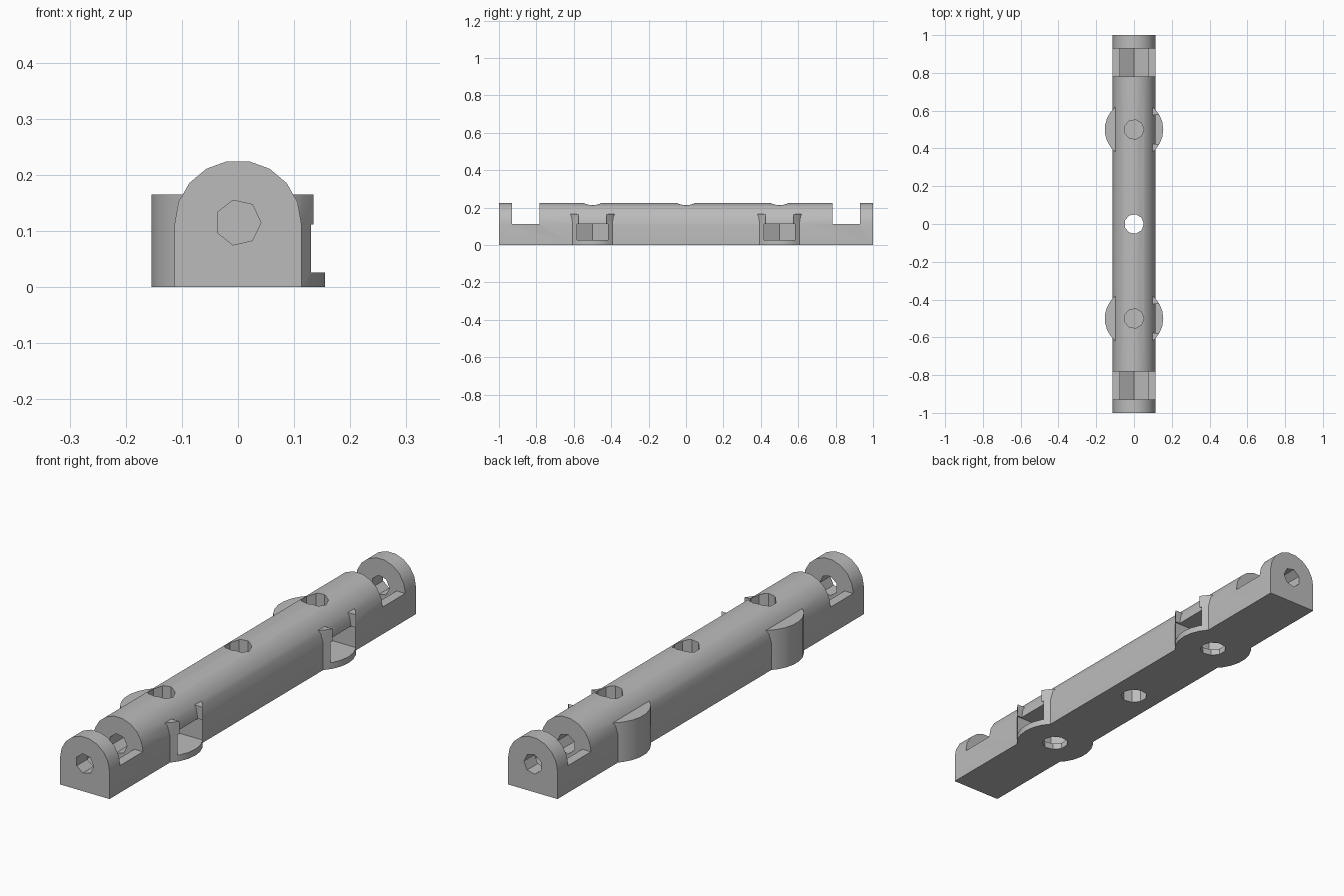
import bpy, bmesh, math
from mathutils import Matrix

old = bpy.data.objects.get("Cube")
if old:
    bpy.data.objects.remove(old, do_unlink=True)

R = 0.113          # beam half width and axle height
BOSS_Y = 0.5       # distance of each boss from the middle

grey = bpy.data.materials.new("plain grey")
grey.use_nodes = True
grey.diffuse_color = (0.5, 0.5, 0.5, 1)
grey.node_tree.nodes["Principled BSDF"].inputs["Base Color"].default_value = (0.5, 0.5, 0.5, 1)


def prism(name, points, lo, hi, along_y=False):
    """Extrude a 2D outline along z, or an (x, z) outline along y."""
    bm = bmesh.new()
    place = (lambda p, h: (p[0], h, p[1])) if along_y else (lambda p, h: (p[0], p[1], h))
    face = bm.faces.new([bm.verts.new(place(p, lo)) for p in points])
    ext = bmesh.ops.extrude_face_region(bm, geom=[face])
    moved = [v for v in ext["geom"] if isinstance(v, bmesh.types.BMVert)]
    step = (0, hi - lo, 0) if along_y else (0, 0, hi - lo)
    bmesh.ops.translate(bm, verts=moved, vec=step)
    bmesh.ops.recalc_face_normals(bm, faces=bm.faces)
    mesh = bpy.data.meshes.new(name)
    bm.to_mesh(mesh)
    bm.free()
    obj = bpy.data.objects.new(name, mesh)
    bpy.context.collection.objects.link(obj)
    mesh.materials.append(grey)
    return obj


def ring(r, n, cx=0, cy=0, turn=0):
    angles = [turn + 2 * math.pi * i / n for i in range(n)]
    return [(cx + r * math.cos(a), cy + r * math.sin(a)) for a in angles]


def rect(x0, x1, y0, y1):
    return [(x0, y0), (x1, y0), (x1, y1), (x0, y1)]


def combine(target, tool, operation="DIFFERENCE"):
    mod = target.modifiers.new(operation.lower(), "BOOLEAN")
    mod.operation = operation
    mod.solver = "EXACT"
    mod.object = tool
    bpy.context.view_layer.objects.active = target
    bpy.ops.object.modifier_apply(modifier=mod.name)
    bpy.data.objects.remove(tool, do_unlink=True)


# Beam with a rounded top
arch = [(-R, 0), (R, 0)] + ring(R, 18, 0, R)[:10]
beam = prism("hinge_beam", arch, -1, 1, True)

# Round side bosses, open above the nut slot on the left
for s in (-1, 1):
    y = s * BOSS_Y
    boss = prism("boss", ring(0.155, 25, 0, y), 0, 0.165)
    combine(boss, prism("slot_cut", rect(0.05, 0.3, y - 0.076, y + 0.076), 0.1, 0.3))
    combine(beam, boss, "UNION")

# Vertical bolt holes and side nut slots, with a thin web above each nut
combine(beam, prism("middle_hole", ring(0.052, 9), -0.1, 0.4))
for s in (-1, 1):
    y = s * BOSS_Y
    w = 0.082
    pocket = [(-0.095, y), (-0.047, y - w), (0.3, y - w), (0.3, y + w), (-0.047, y + w)]
    combine(beam, prism("nut_slot", pocket, 0.026, 0.112))
    hole = ring(0.052, 9, 0, y)
    combine(beam, prism("lower_hole", hole, -0.1, 0.07))
    combine(beam, prism("upper_hole", hole, 0.123, 0.4))

# End notches, hexagonal nut seats and lengthwise bolt holes
for s in (-1, 1):
    def span(a, b):
        return sorted((s * a, s * b))
    combine(beam, prism("notch", rect(-0.3, 0.3, 0.112, 0.4), *span(0.782, 0.93), True))
    combine(beam, prism("nut_seat", ring(0.085, 6, 0, R, math.pi / 6), *span(0.782, 0.93), True))
    combine(beam, prism("end_hole", ring(0.041, 7, 0, 0.115), *span(0.64, 1.2), True))

# Smooth rounded surfaces, crisp edges
bpy.ops.object.select_all(action="DESELECT")
beam.select_set(True)
bpy.context.view_layer.objects.active = beam
bpy.ops.object.shade_smooth_by_angle(angle=math.radians(30))
